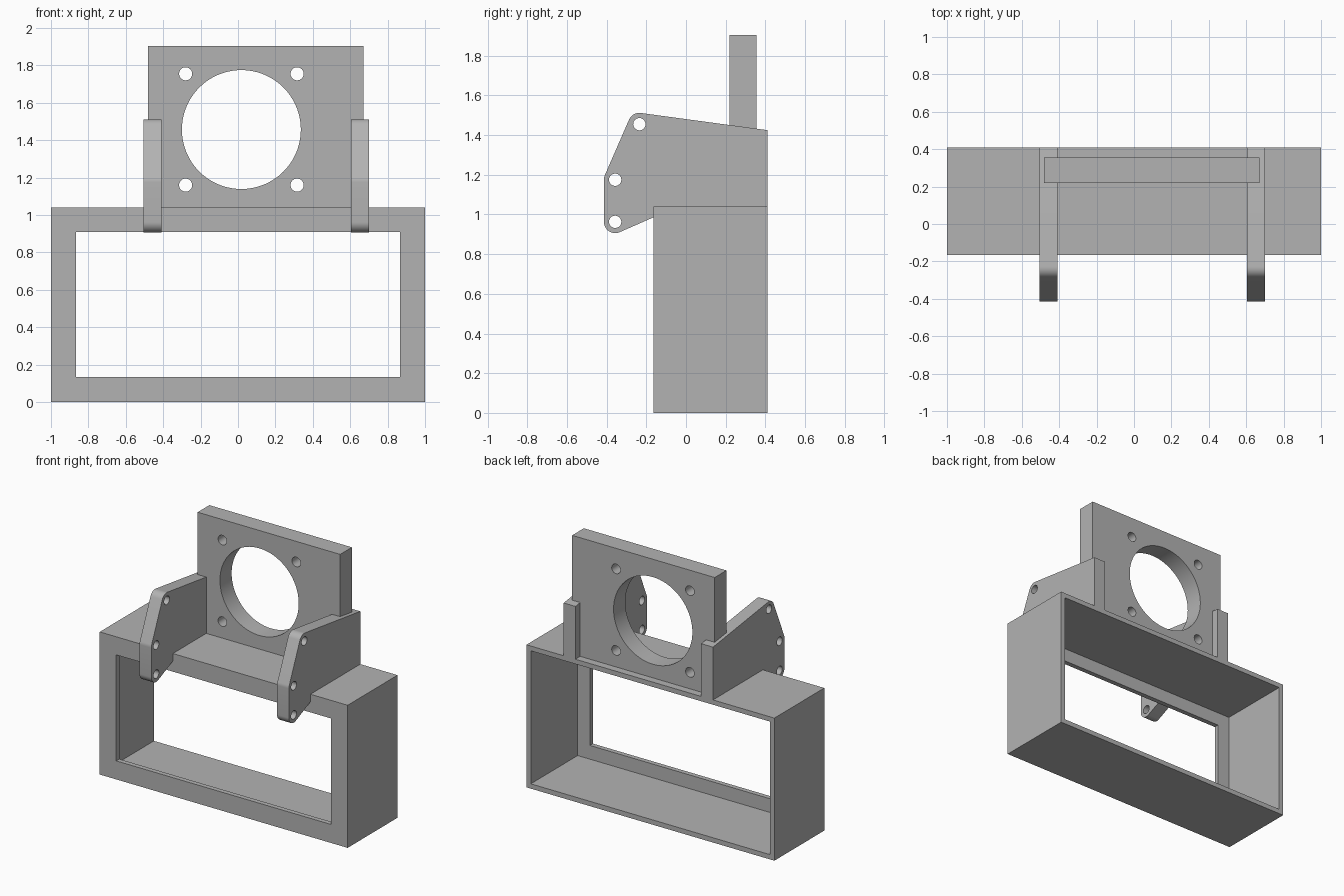
import bpy, bmesh
from math import cos, sin, radians
from mathutils import Vector

cube = bpy.data.objects.get("Cube")
if cube:
    bpy.data.objects.remove(cube, do_unlink=True)

grey = bpy.data.materials.new("plain grey")
grey.use_nodes = True
colour = (0.45, 0.45, 0.45, 1)
grey.diffuse_color = colour
grey.node_tree.nodes["Principled BSDF"].inputs["Base Color"].default_value = colour


def finish(name, bm):
    bmesh.ops.recalc_face_normals(bm, faces=bm.faces)
    mesh = bpy.data.meshes.new(name)
    bm.to_mesh(mesh)
    bm.free()
    mesh.materials.append(grey)
    obj = bpy.data.objects.new(name, mesh)
    bpy.context.collection.objects.link(obj)
    bpy.ops.object.select_all(action="DESELECT")
    obj.select_set(True)
    bpy.context.view_layer.objects.active = obj
    bpy.ops.object.shade_smooth_by_angle(angle=radians(30))
    return obj


def arc(centre, radius, start, end, steps):
    """Points on an arc, angles in degrees."""
    angles = [radians(start + (end - start) * i / steps) for i in range(steps + 1)]
    return [(centre[0] + radius * cos(a), centre[1] + radius * sin(a)) for a in angles]


def circle(centre, radius, steps=32):
    return arc(centre, radius, 0, 360, steps)[:-1]


def rect(x0, x1, z0, z1):
    return [(x0, z0), (x1, z0), (x1, z1), (x0, z1)]


def plate(name, loops, place, depth):
    """Fill an outline with holes and extrude it along depth."""
    bm = bmesh.new()
    edges = []
    for loop in loops:
        verts = [bm.verts.new(place(u, v)) for u, v in loop]
        edges += [bm.edges.new((verts[i - 1], verts[i])) for i in range(len(verts))]
    bmesh.ops.triangle_fill(bm, use_beauty=True, edges=edges)
    out = bmesh.ops.extrude_face_region(bm, geom=bm.faces[:], use_keep_orig=True)
    moved = [g for g in out["geom"] if isinstance(g, bmesh.types.BMVert)]
    bmesh.ops.translate(bm, verts=moved, vec=Vector(depth))
    return finish(name, bm)


# Hollow housing: open back, thin walls and a framed front opening
front, back, wall, height = -0.165, 0.41, 0.035, 1.04
outer = rect(-1, 1, 0, height)
inner = rect(-1 + wall, 1 - wall, wall, height - wall)
window = rect(-0.867, 0.867, 0.135, 0.908)
sections = [(outer, front), (outer, back), (inner, back),
            (inner, front + wall), (window, front + wall), (window, front)]
bm = bmesh.new()
rings = [[bm.verts.new((x, y, z)) for x, z in shape] for shape, y in sections]
for r, ring in enumerate(rings):
    last = rings[r - 1]
    for i in range(4):
        bm.faces.new((last[i - 1], last[i], ring[i], ring[i - 1]))
finish("housing", bm)

# Upright mounting plate with a large bore and four bolt holes
bolts = [circle((x, z), 0.035) for x in (-0.28, 0.316) for z in (1.16, 1.755)]
plate("mounting_plate",
      [rect(-0.48, 0.67, height, 1.905), circle((0.018, 1.457), 0.318, 72)] + bolts,
      lambda x, z: (x, 0.22, z), (0, 0.135, 0))

# Two side brackets with rounded noses, each with three pin holes
top, middle, low = (-0.235, 1.455), (-0.357, 1.175), (-0.357, 0.963)
profile = [(back, height), (back, 1.425)]
profile += arc(top, 0.057, 82, 156, 10)
profile += arc(middle, 0.057, 156, 180, 4)
profile += arc(low, 0.057, 180, 293, 14)
profile += [(front, 0.985), (front, height)]
pins = [circle(c, 0.031) for c in (top, middle, low)]
for name, x in (("right_bracket", -0.505), ("left_bracket", 0.605)):
    plate(name, [profile] + pins, lambda y, z: (x, y, z), (0.095, 0, 0))
